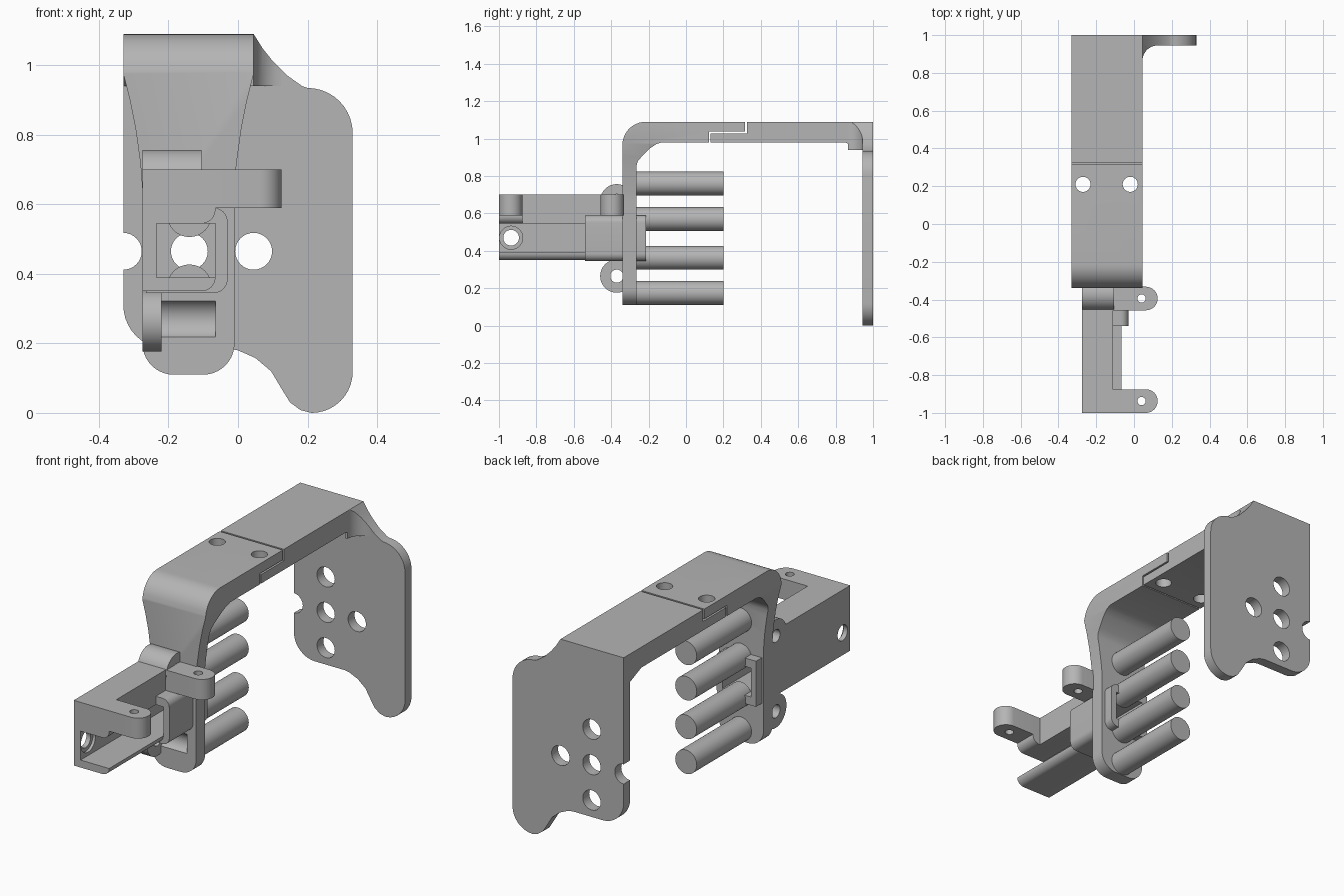
import bpy, bmesh
from math import cos, sin, radians

cube = bpy.data.objects.get("Cube")
if cube:
    bpy.data.objects.remove(cube)

grey = bpy.data.materials.new("plain_grey")
grey.use_nodes = True
grey.diffuse_color = (0.46, 0.46, 0.46, 1)
grey.node_tree.nodes["Principled BSDF"].inputs["Base Color"].default_value = grey.diffuse_color


def arc(cx, cy, r, start, end, n=10):
    """Points along an arc, angles in degrees."""
    angles = [radians(start + (end - start) * i / n) for i in range(n + 1)]
    return [(cx + r * cos(a), cy + r * sin(a)) for a in angles]


def prism(name, axis, points, lo, hi):
    """Extrude a 2D outline along an axis."""
    place = {"x": lambda p, t: (t, p[0], p[1]),
             "y": lambda p, t: (p[0], t, p[1]),
             "z": lambda p, t: (p[0], p[1], t)}[axis]
    bm = bmesh.new()
    face = bm.faces.new([bm.verts.new(place(p, lo)) for p in points])
    top = bmesh.ops.extrude_face_region(bm, geom=[face])["geom"]
    shift = place((0, 0), hi - lo)
    bmesh.ops.translate(bm, vec=shift, verts=[g for g in top if isinstance(g, bmesh.types.BMVert)])
    bmesh.ops.recalc_face_normals(bm, faces=bm.faces)
    mesh = bpy.data.meshes.new(name)
    bm.to_mesh(mesh)
    bm.free()
    mesh.materials.append(grey)
    obj = bpy.data.objects.new(name, mesh)
    bpy.context.collection.objects.link(obj)
    return obj


def rod(name, axis, a, b, r, lo, hi):
    return prism(name, axis, arc(a, b, r, 0, 360, 32)[:-1], lo, hi)


def box(name, x0, x1, y0, y1, z0, z1):
    return prism(name, "z", [(x0, y0), (x1, y0), (x1, y1), (x0, y1)], z0, z1)


def combine(obj, operation, *tools):
    """Apply booleans and discard the tools."""
    for tool in tools:
        tool.hide_render = True
        mod = obj.modifiers.new("cut", "BOOLEAN")
        mod.operation, mod.solver, mod.object = operation, "EXACT", tool
        bpy.context.view_layer.update()
        mesh = bpy.data.meshes.new_from_object(obj.evaluated_get(bpy.context.evaluated_depsgraph_get()))
        obj.modifiers.clear()
        obj.data = mesh
        bpy.data.objects.remove(tool)
    return obj


def window():
    return box("window_cutter", -0.235, -0.065, -0.6, -0.1, 0.39, 0.545)


def screw_holes():
    return [rod("screw_cutter", "z", x, 0.21, 0.04, 0.9, 1.2) for x in (-0.27, -0.02)]


parts = []

# Front arm: bent side profile trimmed to the tapering front outline
front_arm = prism("front_arm", "x",
                  [(-0.34, 0.1), (-0.34, 0.98)] + arc(-0.215, 0.965, 0.125, 170, 90)
                  + [(0.315, 1.09), (0.315, 1.037), (0.122, 1.037), (0.122, 0.98), (-0.13, 0.98),
                     (-0.16, 0.97), (-0.19, 0.95), (-0.24, 0.9), (-0.257, 0.88), (-0.265, 0.855),
                     (-0.265, 0.1)], -0.33, 0.045)
taper = prism("taper", "y",
              arc(-0.185, 0.2, 0.09, 180, 270) + arc(-0.1, 0.2, 0.09, 270, 360)
              + [(-0.01, 0.66), (-0.004, 0.72), (0.01, 0.82), (0.026, 0.9), (0.045, 0.975), (0.045, 1.2),
                 (-0.33, 1.2), (-0.33, 0.975), (-0.311, 0.9), (-0.295, 0.82), (-0.281, 0.72), (-0.275, 0.64)],
              -0.5, 0.5)
combine(front_arm, "INTERSECT", taper)
combine(front_arm, "DIFFERENCE", window(),
        rod("recess_cutter", "x", -0.37, 0.27, 0.06, -0.22, -0.065), *screw_holes())
parts.append(front_arm)

# Rear arm with the matching lap joint
rear_arm = prism("rear_arm", "x",
                 [(0.325, 1.09), (1, 1.09), (1, 0.92), (0.945, 0.92), (0.945, 0.94), (0.85, 0.98),
                  (0.13, 0.98), (0.13, 1.028), (0.325, 1.028)], -0.33, 0.045)
parts.append(combine(rear_arm, "DIFFERENCE", *screw_holes()))

# Back plate and its flared web
outline = ([(-0.33, 1.09)] + arc(-0.205, 0.31, 0.125, 180, 270)
           + [(-0.03, 0.185), (0, 0.18), (0.05, 0.158), (0.095, 0.12), (0.125, 0.07), (0.15, 0.03),
              (0.18, 0.008)]
           + arc(0.212, 0.118, 0.118, 270, 360) + arc(0.2, 0.805, 0.13, 0, 90)
           + [(0.185, 0.94), (0.14, 0.972), (0.1, 1.012), (0.07, 1.05), (0.045, 1.09)])
plate = prism("back_plate", "y", outline, 0.945, 1)
combine(plate, "DIFFERENCE", *[rod("hole_cutter", "y", x, z, 0.053, 0.8, 1.1) for x, z in
        ((0.045, 0.465), (-0.14, 0.465), (-0.33, 0.465), (-0.14, 0.275), (-0.14, 0.655))])
web = prism("plate_web", "z", arc(0.125, 0.865, 0.08, 180, 90) + [(0.125, 0.96), (0.03, 0.96), (0.03, 0.865)],
            0.94, 1.09)
combine(web, "INTERSECT", prism("web_trim", "y", outline, 0.8, 1.1))
parts += [plate, web]

# Four grip rods
for i, z in enumerate((0.175, 0.363, 0.57, 0.76)):
    parts.append(rod(f"grip_rod_{i + 1}", "y", -0.14, z, 0.064, -0.266, 0.2))

# Socket frame passing through the front arm
socket = prism("socket_frame", "y", [(-0.265, 0.59), (-0.265, 0.345)]
               + arc(-0.07, 0.385, 0.04, 270, 360) + arc(-0.07, 0.55, 0.04, 0, 90), -0.54, -0.215)
parts.append(combine(socket, "DIFFERENCE", window()))

# Open-sided front bracket
bracket = prism("front_bracket", "y", [(-0.275, 0.7), (-0.275, 0.35)]
                + arc(-0.105, 0.39, 0.04, 270, 360) + [(-0.235, 0.39), (-0.235, 0.545)]
                + arc(-0.105, 0.585, 0.04, 270, 360) + [(-0.065, 0.7)], -1, -0.335)
combine(bracket, "DIFFERENCE",
        box("notch_cutter", -0.11, 0.1, -0.875, -0.457, 0.5, 0.8),
        rod("wall_hole_cutter", "x", -0.935, 0.47, 0.042, -0.3, -0.2),
        rod("counterbore_cutter", "x", -0.935, 0.47, 0.062, -0.25, -0.2),
        rod("lug_hole_cutter", "x", -0.37, 0.67, 0.035, -0.3, 0))
parts.append(bracket)

# Hinge tabs on the open side
for name, y in (("front_tab", -0.9375), ("rear_tab", -0.3945)):
    tab = prism(name, "z", arc(0.063, y, 0.0625, -90, 90, 16) + [(-0.108, y + 0.0625), (-0.108, y - 0.0625)],
                0.59, 0.7)
    parts.append(combine(tab, "DIFFERENCE", rod("pin_cutter", "z", 0.04, y, 0.022, 0.5, 0.8)))

# Round lugs above and below the bracket
for name, z, x1 in (("lower_lug", 0.265, -0.22), ("upper_lug", 0.668, -0.105)):
    lug = rod(name, "x", -0.37, z, 0.089, -0.275, x1)
    parts.append(combine(lug, "DIFFERENCE", rod("lug_cutter", "x", -0.37, z, 0.035, -0.4, 0.1)))

# Smooth curved surfaces, sharp edges kept
bpy.ops.object.select_all(action="DESELECT")
for obj in parts:
    obj.select_set(True)
bpy.context.view_layer.objects.active = parts[0]
bpy.ops.object.shade_smooth_by_angle(angle=radians(30))
